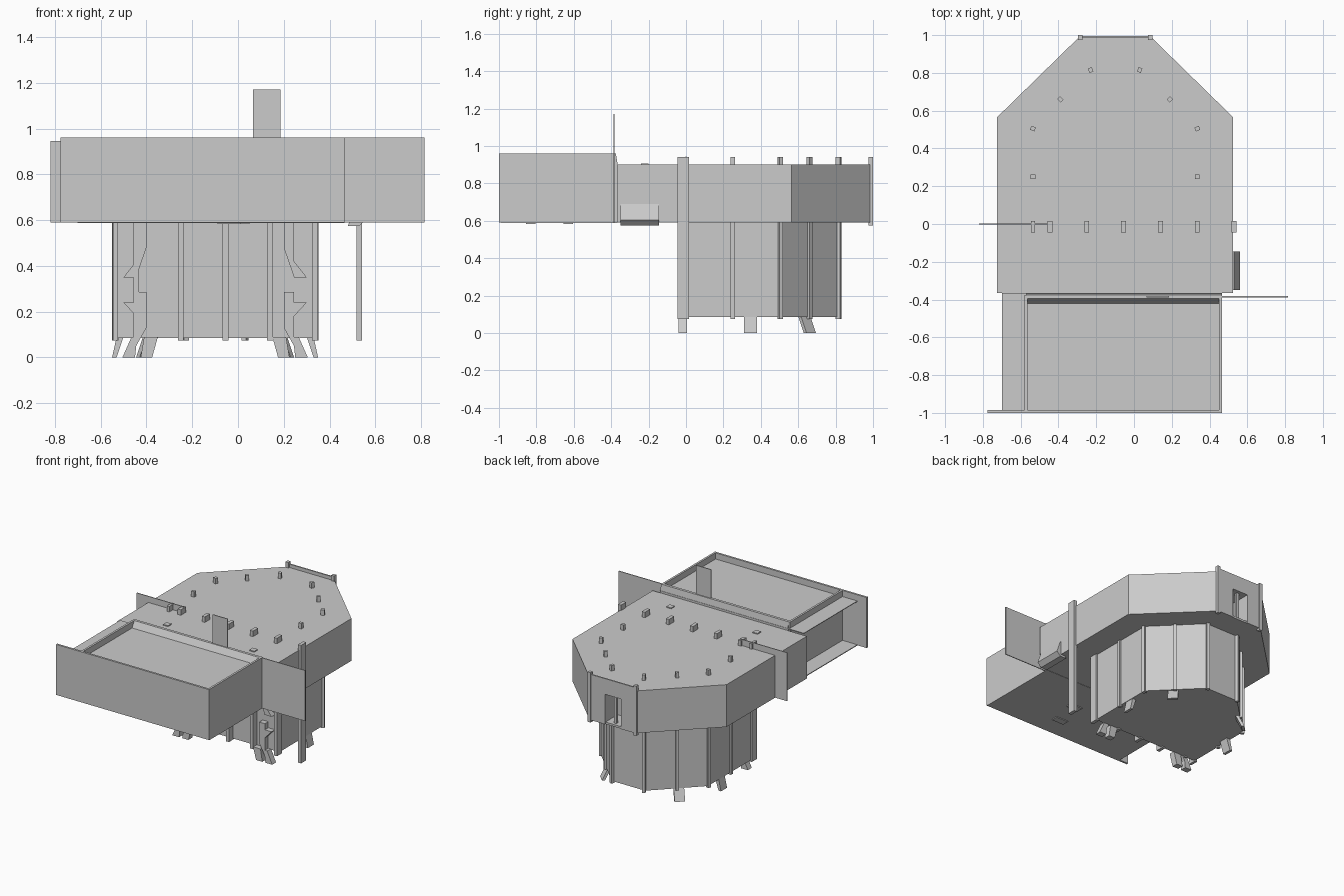
import bpy, bmesh, math
from mathutils import Vector

cube = bpy.data.objects.get("Cube")
if cube:
    bpy.data.objects.remove(cube, do_unlink=True)

grey = bpy.data.materials.new("plain_grey")
grey.use_nodes = True
grey.diffuse_color = (0.6, 0.6, 0.6, 1)
grey.node_tree.nodes["Principled BSDF"].inputs["Base Color"].default_value = (0.6, 0.6, 0.6, 1)


def prism(name, points, offset):
    """Flat polygon extruded along an offset vector."""
    bm = bmesh.new()
    face = bm.faces.new([bm.verts.new(p) for p in points])
    out = bmesh.ops.extrude_face_region(bm, geom=[face])
    verts = [v for v in out["geom"] if isinstance(v, bmesh.types.BMVert)]
    bmesh.ops.translate(bm, verts=verts, vec=Vector(offset))
    bmesh.ops.recalc_face_normals(bm, faces=bm.faces)
    mesh = bpy.data.meshes.new(name)
    bm.to_mesh(mesh)
    bm.free()
    mesh.materials.append(grey)
    obj = bpy.data.objects.new(name, mesh)
    bpy.context.collection.objects.link(obj)
    return obj


def floor_prism(name, outline, z0, z1):
    return prism(name, [(x, y, z0) for x, y in outline], (0, 0, z1 - z0))


def box(name, x0, x1, y0, y1, z0, z1):
    return floor_prism(name, [(x0, y0), (x1, y0), (x1, y1), (x0, y1)], z0, z1)


MID = -0.1  # symmetry line of the building


def mirrored(points):
    """Complete a half outline about the symmetry line."""
    return points + [(2 * MID - x, y) for x, y in reversed(points)]


# Upper room with a doorway cut into the back
room = floor_prism("upper_room", mirrored([(0.525, -0.365), (0.525, 0.565), (0.09, 0.99)]), 0.59, 0.9)
cutter = box("doorway_cutter", -0.17, -0.04, 0.85, 1.1, 0.605, 0.81)
cutter.hide_render = True
cutter.hide_set(True)
mod = room.modifiers.new("doorway", "BOOLEAN")
mod.operation = "DIFFERENCE"
mod.object = cutter

# Back door surround
box("door_panel_left", -0.04, 0.09, 0.985, 0.995, 0.59, 0.925)
box("door_panel_right", -0.29, -0.17, 0.985, 0.995, 0.59, 0.925)
box("door_lintel", -0.17, -0.04, 0.985, 0.995, 0.81, 0.925)
box("door_bar", -0.115, -0.095, 0.95, 0.97, 0.605, 0.81)
for x in (-0.285, 0.085):
    box("door_post", x - 0.012, x + 0.012, 0.975, 1.0, 0.575, 0.94)

# Lower drum
floor_prism("lower_drum", mirrored([(0.335, 0), (0.335, 0.51), (0.035, 0.81)]), 0.085, 0.6)


def post(x, y, width, depth, angle=0):
    c, s = math.cos(angle), math.sin(angle)
    corners = [(-width, -depth), (width, -depth), (width, depth), (-width, depth)]
    floor_prism("wall_post", [(x + (a * c - b * s) / 2, y + (a * s + b * c) / 2)
                              for a, b in corners], 0.075, 0.94)


# Posts run up through the room and show above its roof
for i in range(5):
    post(0.335 - 0.195 * i, -0.015, 0.025, 0.06)
post(0.53, -0.015, 0.025, 0.06)
post(-0.535, -0.015, 0.02, 0.06)
for side in (1, -1):
    for dx, y, turn in ((0.435, 0.25, 0), (0.435, 0.505, 22), (0.29, 0.66, 45), (0.13, 0.815, 68)):
        post(MID + side * dx, y, 0.025, 0.022, side * math.radians(turn))

# Splayed feet and front brackets on both sides
for side in (1, -1):
    def X(dx):
        return MID + side * dx

    prism("side_foot", [(X(0.4), 0.31, 0.09), (X(0.43), 0.31, 0.09),
                        (X(0.45), 0.31, 0), (X(0.43), 0.31, 0)], (0, 0.07, 0))
    prism("diagonal_foot", [(X(0.25), 0.65, 0.09), (X(0.3), 0.6, 0.09),
                            (X(0.33), 0.63, 0), (X(0.28), 0.68, 0)],
          (side * 0.015, 0.015, 0))
    brackets = {
        "front_foot": [(0.34, 0.09), (0.365, 0.09), (0.405, 0), (0.35, 0)],
        "inner_foot": [(0.25, 0.09), (0.31, 0.09), (0.325, 0), (0.275, 0)],
        "lower_bracket": [(0.3, 0.285), (0.345, 0.285), (0.345, 0.24), (0.4, 0.24),
                          (0.345, 0.18), (0.345, 0.05), (0.3, 0.13)],
        "upper_bracket": [(0.3, 0.59), (0.345, 0.59), (0.345, 0.42), (0.4, 0.35),
                          (0.345, 0.35), (0.3, 0.48)],
    }
    for name, shape in brackets.items():
        prism(name, [(X(dx), -0.04, z) for dx, z in shape], (0, 0.045, 0))

# Front box: floor, sunk roof, walls and parapets
box("front_box_core", -0.57, 0.465, -0.99, -0.365, 0.59, 0.915)
box("front_floor", -0.7, 0.465, -0.99, -0.365, 0.588, 0.594)
box("front_roof", -0.7, 0.465, -0.99, -0.365, 0.91, 0.915)
box("front_wall", -0.775, 0.465, -1.0, -0.985, 0.59, 0.96)
box("right_parapet", -0.58, -0.565, -0.99, -0.375, 0.59, 0.96)
box("left_parapet", 0.45, 0.465, -0.99, -0.375, 0.59, 0.96)
prism("back_parapet", [(-0.57, -0.42, 0.915), (-0.57, -0.395, 0.96),
                       (-0.57, -0.375, 0.96), (-0.57, -0.365, 0.9)], (1.035, 0, 0))

# Thin upright panels
box("left_wing_panel", 0.465, 0.815, -0.388, -0.382, 0.59, 0.96)
box("right_wing_panel", -0.82, -0.44, -0.003, 0.003, 0.59, 0.945)
box("tall_panel", 0.065, 0.185, -0.388, -0.382, 0.9, 1.17)

# Side chute
prism("side_chute", [(0.52, -0.35, 0.69), (0.53, -0.35, 0.69), (0.56, -0.35, 0.605),
                     (0.53, -0.35, 0.575), (0.48, -0.35, 0.575)], (0, 0.205, 0))

# Small vents on the roof and hatches beneath the box
for x in (-0.42, 0.28):
    box("roof_vent", x - 0.02, x + 0.02, -0.24, -0.2, 0.895, 0.907)
for x, y in ((0, -0.63), (-0.04, -0.83)):
    box("floor_hatch", x - 0.05, x + 0.05, y - 0.025, y + 0.025, 0.582, 0.59)
